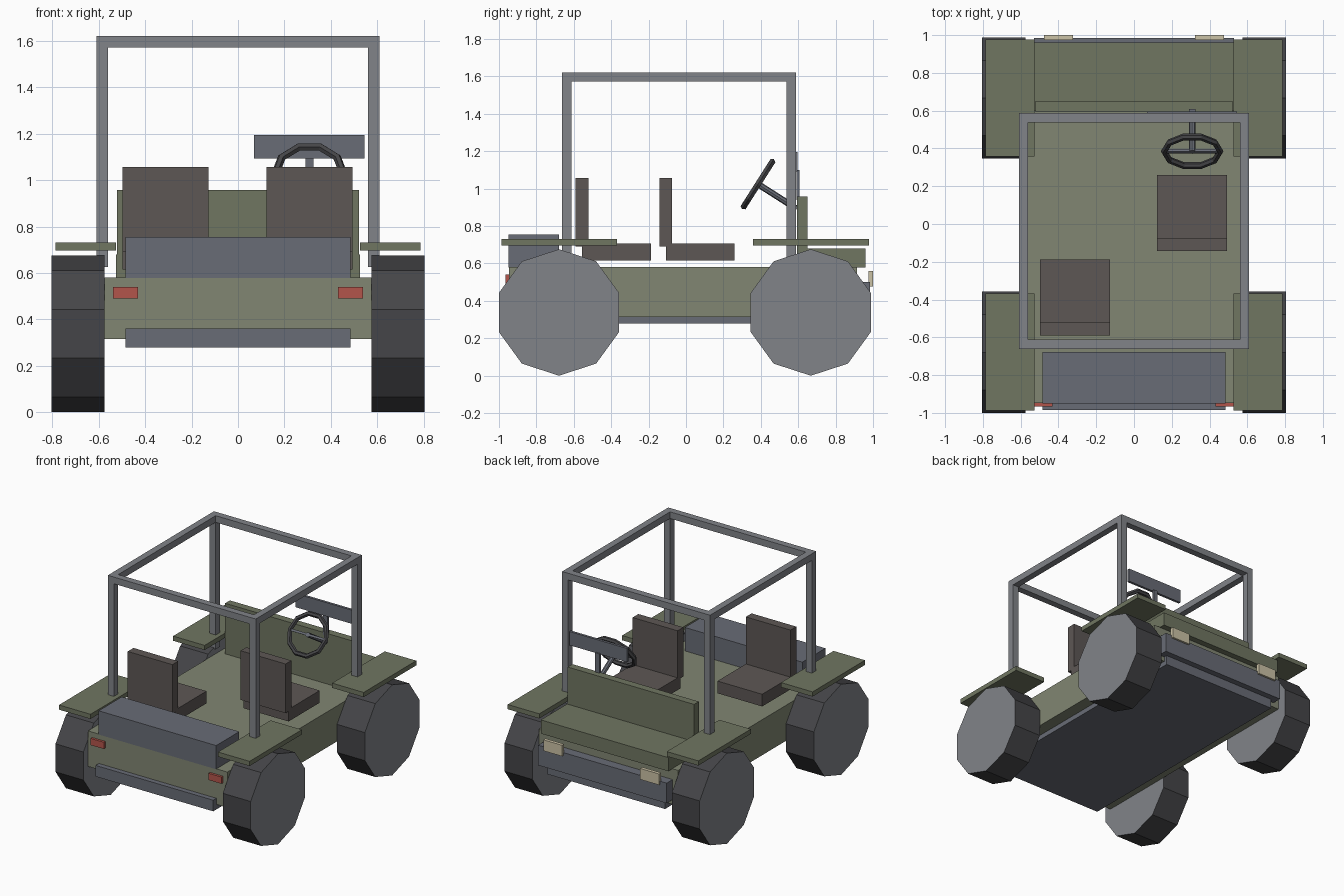
import bpy, math
from mathutils import Vector

if "Cube" in bpy.data.objects:
    bpy.data.objects.remove(bpy.data.objects["Cube"])


def mat(name, rgb):
    m = bpy.data.materials.new(name)
    m.diffuse_color = (*rgb, 1)
    m.use_nodes = True
    m.node_tree.nodes["Principled BSDF"].inputs["Base Color"].default_value = m.diffuse_color
    return m


OLIVE = mat("olive", (0.22, 0.24, 0.17))
DARK_OLIVE = mat("dark_olive", (0.16, 0.18, 0.12))
STEEL = mat("steel", (0.22, 0.23, 0.25))
DARK_STEEL = mat("dark_steel", (0.14, 0.15, 0.18))
FABRIC = mat("fabric", (0.11, 0.095, 0.09))
RUBBER = mat("rubber", (0.06, 0.06, 0.065))
RED = mat("red", (0.45, 0.09, 0.07))
CREAM = mat("cream", (0.6, 0.54, 0.38))


def box(name, x, y, z, m):
    """Box from (min, max) ranges on each axis."""
    c = [(a + b) / 2 for a, b in (x, y, z)]
    bpy.ops.mesh.primitive_cube_add(size=1, location=c)
    o = bpy.context.object
    o.name = name
    o.scale = [b - a for a, b in (x, y, z)]
    o.data.materials.append(m)
    return o


def pair(name, x, y, z, m):
    """Same box on the right and mirrored on the left."""
    box(name + "_right", x, y, z, m)
    box(name + "_left", (-x[1], -x[0]), y, z, m)


# Body and chassis
box("body", (-0.575, 0.575), (-0.947, 0.914), (0.315, 0.58), OLIVE)
box("chassis", (-0.485, 0.485), (-0.985, 0.94), (0.278, 0.361), DARK_STEEL)
box("hood", (-0.526, 0.526), (0.6, 0.96), (0.578, 0.68), DARK_OLIVE)
box("dashboard", (-0.522, 0.522), (0.594, 0.65), (0.578, 0.957), DARK_OLIVE)
box("cargo_box", (-0.485, 0.485), (-0.95, -0.678), (0.578, 0.755), DARK_STEEL)
box("bumper", (-0.53, 0.53), (0.905, 0.985), (0.35, 0.5), DARK_STEEL)

# Lamps
pair("red_lamp", (0.432, 0.54), (-0.965, -0.94), (0.49, 0.54), RED)
pair("headlamp", (0.322, 0.477), (0.975, 1.0), (0.478, 0.56), CREAM)

# Fenders
pair("front_fender", (0.526, 0.786), (-0.987, -0.369), (0.697, 0.732), DARK_OLIVE)
pair("rear_fender", (0.526, 0.786), (0.358, 0.978), (0.697, 0.732), DARK_OLIVE)

# Ten-sided wheels: grey caps, dark tread
for end, y in (("front", -0.679), ("rear", 0.667)):
    for side, s in (("right", 1), ("left", -1)):
        bpy.ops.mesh.primitive_cylinder_add(
            vertices=10, radius=0.338, depth=0.23,
            location=(s * 0.69, y, 0.338), rotation=(math.pi / 2, 0, math.pi / 2))
        w = bpy.context.object
        w.name = f"{end}_{side}_wheel"
        w.data.materials.append(RUBBER)
        w.data.materials.append(STEEL)
        for p in w.data.polygons:
            if len(p.vertices) > 4:
                p.material_index = 1

# Seats
for name, x, y in (("driver_seat", (0.122, 0.493), -0.143),
                   ("passenger_seat", (-0.497, -0.128), -0.59)):
    box(name + "_base", x, (y + 0.035, y + 0.402), (0.615, 0.706), FABRIC)
    box(name + "_back", x, (y, y + 0.068), (0.69, 1.057), FABRIC)

# Roll cage
F, R = (-0.662, -0.612), (0.537, 0.588)
TOP = (1.572, 1.622)
for end, y in (("front", F), ("rear", R)):
    pair(end + "_cage_post", (0.56, 0.61), y, (0.625, 1.575), STEEL)
    box(end + "_cage_rail", (-0.61, 0.61), y, TOP, STEEL)
pair("side_cage_rail", (0.56, 0.61), (F[1], R[0]), TOP, STEEL)

# Small wind panel on its stalk
box("wind_panel", (0.07, 0.545), (0.577, 0.596), (1.093, 1.195), DARK_STEEL)
box("panel_stalk", (0.29, 0.325), (0.59, 0.608), (0.94, 1.1), DARK_STEEL)

# Steering wheel, spoke and column
tilt = math.radians(57.5)
hub = Vector((0.308, 0.385, 1.024))
bpy.ops.mesh.primitive_torus_add(
    major_segments=10, minor_segments=6, major_radius=0.148, minor_radius=0.018,
    location=hub, rotation=(tilt, 0, 0))
ring = bpy.context.object
ring.name = "steering_wheel"
ring.data.materials.append(RUBBER)
spoke = box("steering_spoke", (0.163, 0.453), (hub.y - 0.008, hub.y + 0.008),
            (hub.z - 0.008, hub.z + 0.008), DARK_STEEL)
spoke.rotation_euler.x = tilt
axis = Vector((0, math.sin(tilt), -math.cos(tilt)))
bpy.ops.mesh.primitive_cylinder_add(
    vertices=8, radius=0.017, depth=0.25, location=hub + axis * 0.12, rotation=(tilt, 0, 0))
column = bpy.context.object
column.name = "steering_column"
column.data.materials.append(DARK_STEEL)
